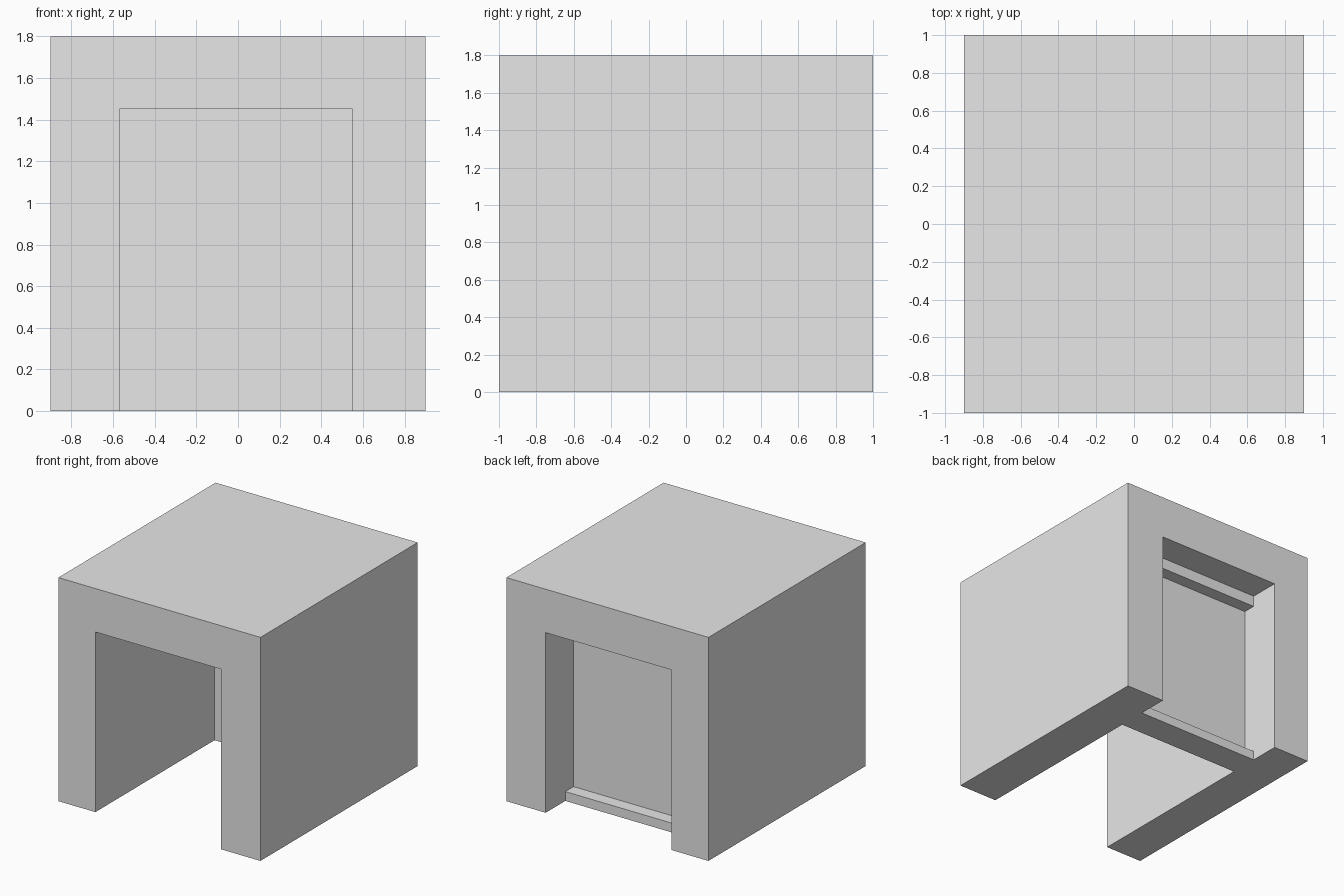
import bpy
import bmesh

cube = bpy.data.objects.get("Cube")
if cube:
    bpy.data.objects.remove(cube, do_unlink=True)

grey = bpy.data.materials.new("light grey")
grey.use_nodes = True
grey.diffuse_color = (0.8, 0.8, 0.8, 1)
grey.node_tree.nodes["Principled BSDF"].inputs["Base Color"].default_value = (0.8, 0.8, 0.8, 1)

LEFT, RIGHT, TOP = -0.57, 0.55, 1.45   # opening limits
OVER = 0.2                             # how far cutters overshoot the solid


def extrude_profile(name, profile, x0, x1):
    """Solid from a (y, z) outline swept along x."""
    bm = bmesh.new()
    face = bm.faces.new([bm.verts.new((x0, y, z)) for y, z in profile])
    swept = bmesh.ops.extrude_face_region(bm, geom=[face])["geom"]
    verts = [v for v in swept if isinstance(v, bmesh.types.BMVert)]
    bmesh.ops.translate(bm, verts=verts, vec=(x1 - x0, 0, 0))
    bmesh.ops.recalc_face_normals(bm, faces=bm.faces)
    mesh = bpy.data.meshes.new(name)
    bm.to_mesh(mesh)
    bm.free()
    mesh.materials.append(grey)
    obj = bpy.data.objects.new(name, mesh)
    bpy.context.scene.collection.objects.link(obj)
    return obj


# Outer block
block = extrude_profile("block_with_openings", [(-1, 0), (1, 0), (1, 1.8), (-1, 1.8)], -0.9, 0.9)

# Deep front bay, open at the front and underneath
front_bay = extrude_profile(
    "front_bay_cutter",
    [(-1 - OVER, -OVER), (0.515, -OVER), (0.515, TOP), (-1 - OVER, TOP)], LEFT, RIGHT)

# Shallow rear recess, with a sill at the bottom and a lip at the top
panel, step = 0.645, 0.75
rear_recess = extrude_profile(
    "rear_recess_cutter",
    [(1 + OVER, -OVER), (step, -OVER), (step, 0.075), (panel, 0.075),
     (panel, 1.36), (step, 1.36), (step, TOP), (1 + OVER, TOP)], LEFT, RIGHT)

# Cut both openings, then drop the cutters
bpy.context.view_layer.objects.active = block
for cutter in (front_bay, rear_recess):
    cutter.hide_render = True
    mod = block.modifiers.new(cutter.name, "BOOLEAN")
    mod.operation = "DIFFERENCE"
    mod.solver = "EXACT"
    mod.object = cutter
    bpy.ops.object.modifier_apply(modifier=mod.name)
    bpy.data.objects.remove(cutter, do_unlink=True)
